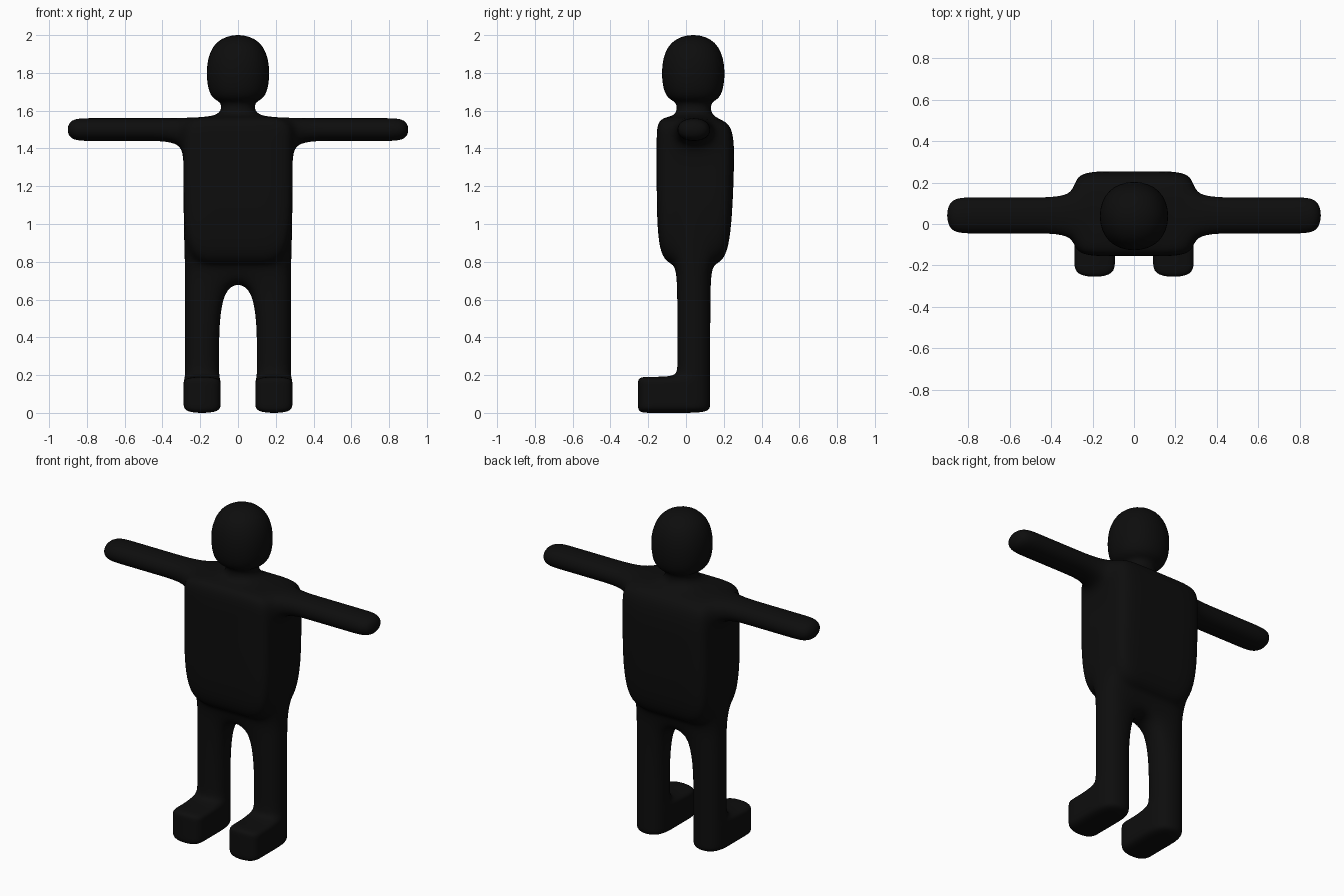
import bpy, bmesh
from itertools import product

if "Cube" in bpy.data.objects:
    bpy.data.objects.remove(bpy.data.objects["Cube"])

# Cage grid lines (the block figure is smoothed by subdivision)
XS = [-0.912, -0.78, -0.5, -0.288, -0.092, 0.092, 0.288, 0.5, 0.78, 0.912]
YS = [-0.258, -0.155, -0.053, 0.136, 0.255]
ZS = [-0.002, 0.05, 0.15, 0.193, 0.25, 0.69, 0.8, 1.3, 1.4345, 1.5655, 1.66, 1.66, 2.03]

cells = set()


def fill(xi, yi, zi):
    cells.update(product(xi, yi, zi))


fill((3, 5), (0, 1), range(0, 3))             # feet
fill((3, 5), (2,), range(0, 5))               # legs
fill((3, 4, 5), (2,), (5,))                   # pelvis
fill((3, 4, 5), (1, 2, 3), (6, 7, 8))         # torso
fill((0, 1, 2, 6, 7, 8), (2,), (8,))          # arms
fill((4,), (2,), (9, 10, 11))                 # neck and head


def position(i, j, k):
    x, y, z = XS[i], YS[j], ZS[k]
    if k >= 11:                               # wide head
        x = 0.187 if x > 0 else -0.187
        y = 0.038 + (0.187 if j == 3 else -0.187)
    if j == 1 and k <= 3:                     # toe loop
        y = -0.175
    if j == 4 and k == 9:                     # sloping upper back
        y, z = 0.235, 1.54
    if j == 4 and k == 6:                     # tapered lower back
        y = 0.235
    return x, y, z


bm = bmesh.new()
verts = {}


def vert(key):
    if key not in verts:
        verts[key] = bm.verts.new(position(*key))
    return verts[key]


# Outer skin: a quad wherever a filled cell meets an empty one
for c in sorted(cells):
    for axis, side in product(range(3), (0, 1)):
        n = list(c)
        n[axis] += 1 if side else -1
        if tuple(n) in cells:
            continue
        a, b = (axis + 1) % 3, (axis + 2) % 3
        loop = []
        for da, db in ((0, 0), (1, 0), (1, 1), (0, 1)):
            p = list(c)
            p[axis] += side
            p[a] += da
            p[b] += db
            loop.append(vert(tuple(p)))
        f = bm.faces.new(loop if side else loop[::-1])
        f.smooth = True

mesh = bpy.data.meshes.new("figure")
bm.to_mesh(mesh)
bm.free()
figure = bpy.data.objects.new("figure", mesh)
bpy.context.collection.objects.link(figure)

sub = figure.modifiers.new("smooth", 'SUBSURF')
sub.levels = sub.render_levels = 3

mat = bpy.data.materials.new("black")
mat.diffuse_color = (0.004, 0.004, 0.004, 1)
mat.use_nodes = True
mat.node_tree.nodes["Principled BSDF"].inputs["Base Color"].default_value = mat.diffuse_color
mesh.materials.append(mat)
